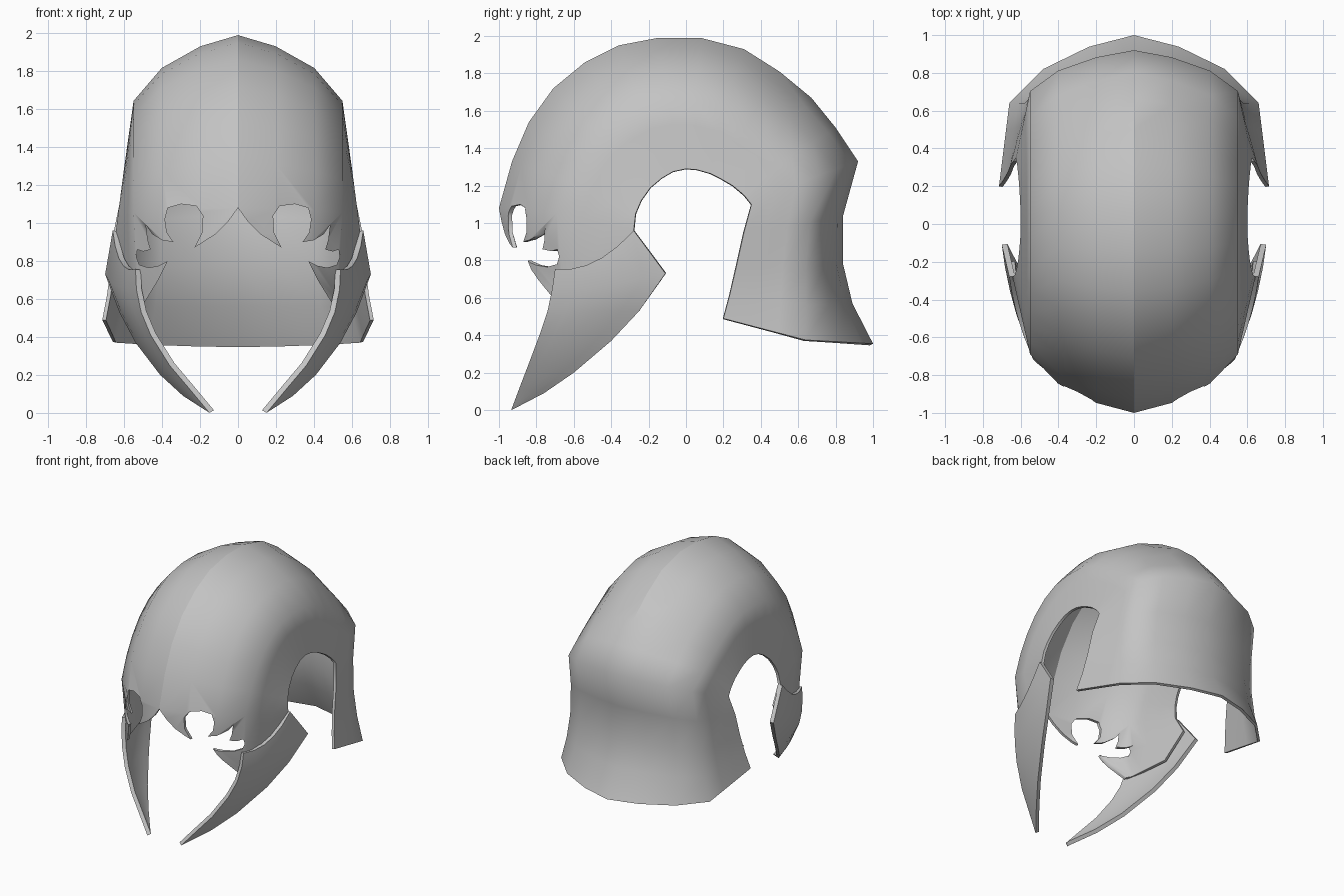
import bpy, bmesh, math
from mathutils import Vector

cube = bpy.data.objects.get("Cube")
if cube:
    bpy.data.objects.remove(cube)

steel = bpy.data.materials.new("grey_steel")
steel.use_nodes = True
steel.diffuse_color = (0.55, 0.55, 0.55, 1)
steel.node_tree.nodes["Principled BSDF"].inputs["Base Color"].default_value = (0.55, 0.55, 0.55, 1)


def make_object(name, bm):
    mesh = bpy.data.meshes.new(name)
    bm.to_mesh(mesh)
    bm.free()
    mesh.materials.append(steel)
    obj = bpy.data.objects.new(name, mesh)
    bpy.context.collection.objects.link(obj)
    return obj


def grid_object(name, rows):
    """Skin a list of equally long point rows."""
    bm = bmesh.new()
    grid = [[bm.verts.new(p) for p in row] for row in rows]
    for a, b in zip(grid, grid[1:]):
        for j in range(len(a) - 1):
            bm.faces.new((a[j], a[j + 1], b[j + 1], b[j]))
    return make_object(name, bm)


def apply_all(obj):
    bpy.ops.object.select_all(action='DESELECT')
    obj.select_set(True)
    bpy.context.view_layer.objects.active = obj
    for mod in list(obj.modifiers):
        bpy.ops.object.modifier_apply(modifier=mod.name)


def solidify(obj, thickness):
    mod = obj.modifiers.new("thickness", 'SOLIDIFY')
    mod.thickness = thickness
    mod.offset = -1


def shell_row(ridge, corner, edge):
    """Ridge to rounded corner to side edge, mirrored into one full row."""
    ridge, corner, edge = Vector((0, *ridge)), Vector(corner), Vector(edge)
    half = []
    for fx, fd in ((0, 0), (.36, .17), (.73, .5), (1, 1)):
        p = ridge.lerp(corner, fd)
        p.x = corner.x * fx
        half.append(p)
    half += [corner.lerp(edge, t / 3) for t in (1, 2, 3)]
    return [Vector((-p.x, p.y, p.z)) for p in reversed(half[1:])] + half


# Cheek and brow rows below the dome
rows = [
    shell_row((-.97, .55), (.535, -.65, .59), (.60, -.35, .62)),
    shell_row((-1.0, .83), (.54, -.67, .80), (.65, -.20, .82)),
]

# Dome rows: ridge y, z, ear arch y, z, and corner depth
dome = [
    (-1.0, 1.08, -.28, .96, .31), (-.93, 1.33, -.27, 1.05, .32),
    (-.84, 1.54, -.24, 1.12, .34), (-.71, 1.72, -.19, 1.19, .35),
    (-.54, 1.86, -.13, 1.24, .35), (-.36, 1.95, -.07, 1.275, .35),
    (-.15, 1.99, 0, 1.29, .35), (.08, 1.99, .06, 1.285, .35),
    (.31, 1.93, .13, 1.265, .35), (.50, 1.81, .19, 1.235, .34),
    (.67, 1.67, .25, 1.20, .32), (.80, 1.51, .31, 1.15, .28),
    (.92, 1.33, .35, 1.10, .23),
]
for y, z, ey, ez, depth in dome:
    inward = Vector((-y, 1 - z)).normalized() * depth
    rows.append(shell_row((y, z), (.55, y + inward.x, z + inward.y),
                          (.60 + .13 * (1.29 - ez), ey, ez)))

# Flared neck guard rows
rows += [
    shell_row((.84, 1.04), (.56, .66, 1.0), (.655, .31, .95)),
    shell_row((.84, .78), (.58, .64, .75), (.67, .27, .77)),
    shell_row((.89, .57), (.61, .64, .56), (.69, .235, .62)),
    shell_row((1.0, .355), (.66, .64, .375), (.715, .20, .49)),
]
shell = grid_object("helmet_shell", rows)
solidify(shell, .02)

# Face opening: pointed brow, eye scrolls and cheek curls
outline = [
    (.05, 1.01), (.12, .94), (.23, .87), (.19, .95), (.185, 1.04), (.22, 1.09),
    (.30, 1.1), (.37, 1.08), (.385, 1.02), (.375, .95), (.34, .90), (.40, .91),
    (.45, .94), (.485, .99), (.475, .91), (.46, .86), (.50, .85), (.53, .86),
    (.535, .82), (.52, .78), (.47, .765), (.42, .775), (.37, .80), (.42, .70),
    (.50, .57), (.50, .30),
]
outline = [(0, 1.08)] + outline + [(-x, z) for x, z in reversed(outline)]
bm = bmesh.new()
face = bm.faces.new([bm.verts.new((x, -1.3, z)) for x, z in outline])
ext = bmesh.ops.extrude_face_region(bm, geom=[face])
bmesh.ops.translate(bm, vec=(0, .9, 0),
                    verts=[g for g in ext["geom"] if isinstance(g, bmesh.types.BMVert)])
bmesh.ops.recalc_face_normals(bm, faces=bm.faces)
cutter = make_object("face_opening_cutter", bm)
cutter.hide_render = True
cut = shell.modifiers.new("face_opening", 'BOOLEAN')
cut.operation = 'DIFFERENCE'
cut.solver = 'EXACT'
cut.object = cutter
apply_all(shell)
bpy.data.objects.remove(cutter)

# Crease along the crown, fading out toward the back
for e in shell.data.edges:
    ends = [shell.data.vertices[i].co for i in e.vertices]
    e.use_edge_sharp = all(abs(p.x) < .001 and p.y < .72 and p.z > 1 for p in ends)
bpy.ops.object.shade_smooth_by_angle(angle=math.radians(55))

# Curved cheek guards: front edge and rear edge, sag of the row between
blade = [
    ((.54, -.70, .755), (.66, -.28, .96), .065),
    ((.535, -.715, .65), (.70, -.11, .73), .02),
    ((.51, -.74, .53), (.625, -.25, .53), 0),
    ((.46, -.78, .41), (.54, -.40, .37), 0),
    ((.36, -.84, .25), (.41, -.60, .20), 0),
    ((.25, -.89, .12), (.29, -.76, .09), 0),
    ((.15, -.935, 0), (.16, -.92, .007), 0),
]
rows = []
for front, rear, sag in blade:
    row = []
    for k in range(6):
        t = k / 5
        p = Vector(rear).lerp(Vector(front), t)
        bow = 4 * t * (1 - t)
        width = abs(front[1] - rear[1])
        row.append(p + Vector((.04 * width * bow, 0, -sag * bow)))
    rows.append(row)
guards = grid_object("cheek_guards", rows)
guards.modifiers.new("both_sides", 'MIRROR')
solidify(guards, .03)
apply_all(guards)
bpy.ops.object.shade_smooth_by_angle(angle=math.radians(40))
